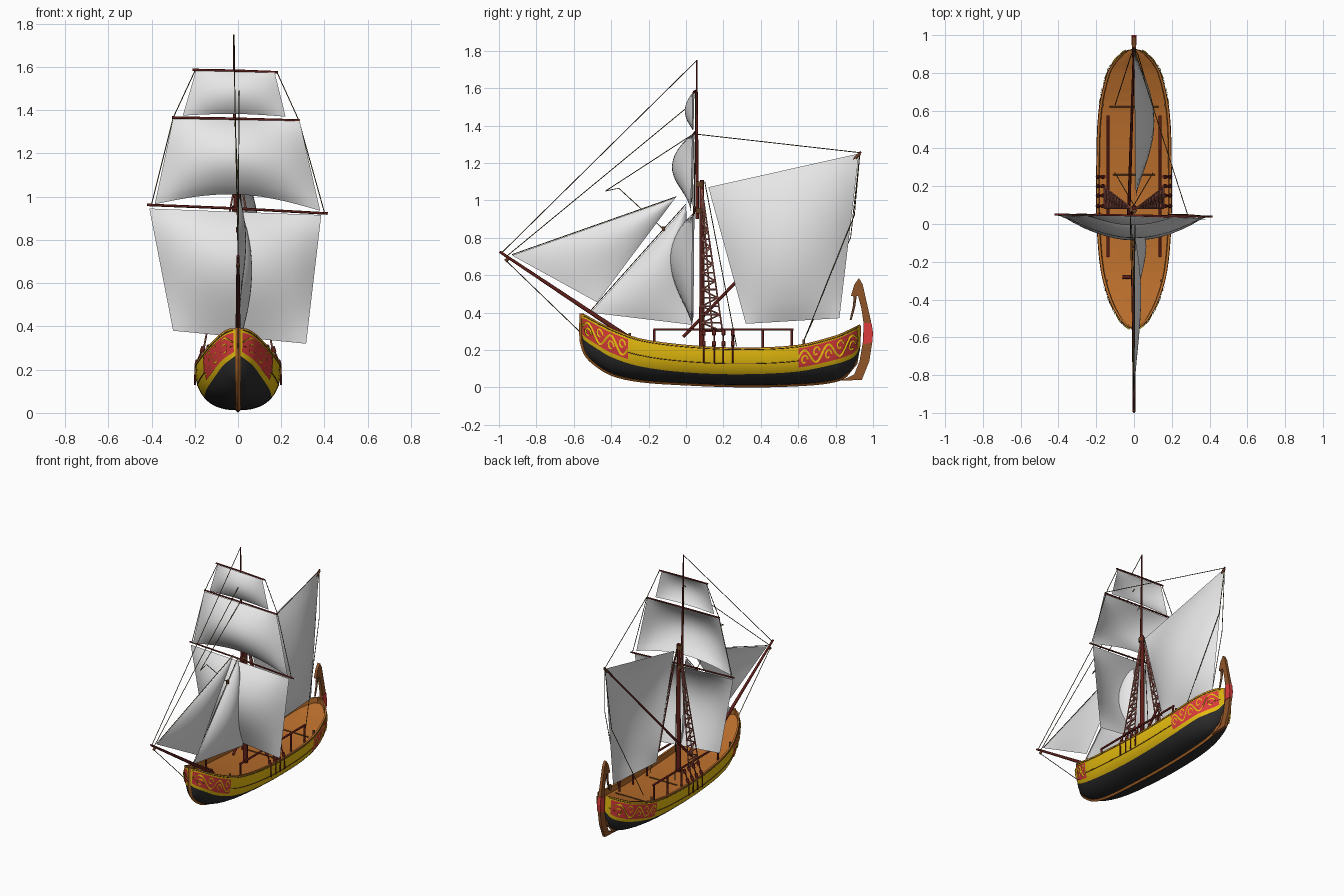
import bpy, bmesh, math
from mathutils import Vector as V

if "Cube" in bpy.data.objects:
    bpy.data.objects.remove(bpy.data.objects["Cube"])


def mat(name, r, g, b):
    m = bpy.data.materials.new(name)
    m.diffuse_color = (r, g, b, 1)
    m.use_nodes = True
    m.node_tree.nodes["Principled BSDF"].inputs["Base Color"].default_value = m.diffuse_color
    return m


YELLOW = mat("hull yellow", 0.80, 0.51, 0.005)
BLACK = mat("tar black", 0.025, 0.025, 0.025)
DECK = mat("deck orange", 0.47, 0.15, 0.024)
BROWN = mat("rudder brown", 0.28, 0.09, 0.022)
SPAR = mat("spar dark red", 0.12, 0.014, 0.01)
MAST = mat("mast brown", 0.14, 0.055, 0.02)
SHROUD = mat("shroud pink brown", 0.38, 0.12, 0.09)
RED = mat("panel red", 0.72, 0.045, 0.045)
ROPE = mat("rope dark", 0.10, 0.065, 0.022)
SAIL = mat("sail white", 0.83, 0.83, 0.83)


def finish(name, bm, mats):
    bmesh.ops.remove_doubles(bm, verts=bm.verts, dist=1e-5)
    bmesh.ops.recalc_face_normals(bm, faces=bm.faces)
    me = bpy.data.meshes.new(name)
    bm.to_mesh(me)
    bm.free()
    for m in mats:
        me.materials.append(m)
    ob = bpy.data.objects.new(name, me)
    bpy.context.collection.objects.link(ob)
    return ob


def add_grid(bm, rows, rule=None, smooth=True):
    vs = [[bm.verts.new(p) for p in r] for r in rows]
    for i in range(len(vs) - 1):
        for j in range(len(vs[0]) - 1):
            f = bm.faces.new((vs[i][j], vs[i + 1][j], vs[i + 1][j + 1], vs[i][j + 1]))
            f.smooth = smooth
            f.material_index = rule(i, j) if rule else 0


def add_tube(bm, pts, r0, r1=None, n=6):
    pts = [V(p) for p in pts]
    r1 = r0 if r1 is None else r1
    d = pts[-1] - pts[0]
    ref = V((1, 0, 0)) if abs(d.x) < 0.8 * d.length or len(pts) > 4 else V((0, 0, 1))
    rings = []
    for i, p in enumerate(pts):
        t = (pts[min(i + 1, len(pts) - 1)] - pts[max(i - 1, 0)]).normalized()
        a = (ref - t * ref.dot(t)).normalized()
        b = t.cross(a)
        r = r0 + (r1 - r0) * i / (len(pts) - 1)
        rings.append([bm.verts.new(p + r * (a * math.cos(k * math.tau / n) + b * math.sin(k * math.tau / n)))
                      for k in range(n)])
    for A, B in zip(rings, rings[1:]):
        for k in range(n):
            f = bm.faces.new((A[k], A[(k + 1) % n], B[(k + 1) % n], B[k]))
            f.smooth = n > 4
    bm.faces.new(rings[0])
    bm.faces.new(rings[-1])


def tubes(name, paths, m, r0, r1=None, n=6):
    bm = bmesh.new()
    for p in paths:
        add_tube(bm, p, r0, r1, n)
    return finish(name, bm, [m])


def plate(name, prof, half, m):
    """Side profile (y, z) extruded across x."""
    bm = bmesh.new()
    f = bm.faces.new([bm.verts.new((-half, y, z)) for y, z in prof])
    ext = bmesh.ops.extrude_face_region(bm, geom=[f])["geom"]
    bmesh.ops.translate(bm, vec=(2 * half, 0, 0), verts=[g for g in ext if isinstance(g, bmesh.types.BMVert)])
    return finish(name, bm, [m])


# Hull stations: y, half width, keel z, waterline z, sheer z
ST = [(-.558, .004, .25, .272, .388), (-.54, .038, .19, .25, .387), (-.5, .078, .14, .222, .365),
      (-.4, .13, .075, .162, .315), (-.25, .173, .040, .113, .26), (0, .195, .022, .08, .225),
      (.3, .197, .012, .07, .21), (.6, .185, .018, .085, .225), (.8, .14, .04, .125, .275),
      (.87, .095, .08, .148, .305), (.91, .05, .135, .175, .325), (.93, .004, .2, .22, .335)]


def station(y):
    y = min(max(y, ST[0][0]), ST[-1][0])
    i = max(k for k in range(len(ST) - 1) if ST[k][0] <= y)
    a, b = ST[i], ST[i + 1]
    h = b[0] - a[0]
    t = (y - a[0]) / h
    out = []
    for c in range(1, 5):
        sl = lambda k: ((ST[min(k + 1, 11)][c] - ST[max(k - 1, 0)][c])
                        / (ST[min(k + 1, 11)][0] - ST[max(k - 1, 0)][0]))
        out.append((2*t**3 - 3*t**2 + 1) * a[c] + (t**3 - 2*t**2 + t) * h * sl(i)
                   + (3*t**2 - 2*t**3) * b[c] + (t**3 - t**2) * h * sl(i + 1))
    return out


def skin(y, v):
    w, zb, zw, zt = station(y)
    z = zb + (zw - zb) * (2 * v) ** 2 if v < .5 else zw + (zt - zw) * (2 * v - 1)
    s = min(max((z - zb) / (zt - zb), 0), 1)
    return V((w * (1 - (1 - s) ** 2.5) ** .42, y, z))


def on_hull(y, v, side=1, off=0.0):
    n = (skin(y + .003, v) - skin(y - .003, v)).cross(skin(y, v + .01) - skin(y, v - .01)).normalized()
    p = skin(y, v) + n * (off if n.x > 0 else -off)
    return V((p.x * side, p.y, p.z))


YS = [ST[i][0] + (ST[i + 1][0] - ST[i][0]) * k / 4 for i in range(11) for k in range(4)] + [ST[-1][0]]
SIDES = (1, -1)

# Hull: black below the waterline, yellow above
bm = bmesh.new()
for s in SIDES:
    add_grid(bm, [[V((s * p.x, p.y, p.z)) for p in (skin(y, j / 16) for j in range(17))] for y in YS],
             lambda i, j: 0 if j < 8 else 1)
finish("hull", bm, [BLACK, YELLOW])

# Deck with bulwark and gunwale cap
rows = []
for y in YS:
    w, _, _, zt = station(y)
    q = max(w - .012, 0)
    half = [(w + .001, zt - .002), (w + .001, zt + .003), (q, zt + .003), (q * .98, zt - .035), (q * .5, zt - .031)]
    rows.append([V((-x, y, z)) for x, z in half] + [V((0, y, zt - .03))] + [V((x, y, z)) for x, z in half[::-1]])
bm = bmesh.new()
add_grid(bm, rows, smooth=False)
finish("deck", bm, [DECK])

# Keel with stem, stern post and strakes
tubes("keel", [[(0, .925, .33), (0, .92, .22), (0, .905, .13)] + [(0, y, station(y)[1]) for y in reversed(YS) if y < .87]
               + [(0, -.56, .32), (0, -.556, .395)]], DECK, .012, n=4)
tubes("strakes", [[on_hull(y, v, s, .0005) for y in YS[2:-2]] for v in (.7, .97) for s in SIDES], MAST, .0025)


# Painted bow and stern panels with flat scrollwork ribbons
def ribbon(bm, f, n, w=.0055):
    rows = []
    for i in range(n + 1):
        p, t = f(i), f(i + .01) - f(i - .01)
        side = t.cross(V((1, 0, 0))).normalized() * w
        rows.append([p - side, p + side])
    add_grid(bm, rows)


bm, bs = bmesh.new(), bmesh.new()
for y0, y1, v0, v1, n in ((-.55, -.31, .58, .93, 4), (.6, .915, .58, .94, 5)):
    for s in SIDES:
        P = lambda a, b, off: on_hull(y0 + (y1 - y0) * a, v0 + (v1 - v0) * b, s, off)
        add_grid(bm, [[P(i / 14, j / 5, .003) for j in range(6)] for i in range(15)])
        ribbon(bs, lambda i: P(i / 40, .5 + .36 * math.sin(i / 40 * n * math.pi), .007), 40)
        for k in range(n):
            c, up = (k + .5) / n, (-1) ** k
            ribbon(bs, lambda t: P(c + .3 / n * (1 - t / 16) * math.cos(t * .6),
                                   .5 - up * .15 + .28 * (1 - t / 16) * math.sin(t * .6), .0075), 9, .0045)
finish("painted_panels", bm, [RED])
finish("panel_scrolls", bs, [YELLOW])

# Rudder with red panel and tiller
plate("rudder", [(.81, .035), (.94, .04), (.98, .14), (.997, .25), (.99, .35), (.965, .46), (.945, .55), (.925, .585),
                 (.9, .55), (.882, .49), (.9, .485), (.92, .49), (.938, .42), (.95, .34), (.945, .24), (.928, .14),
                 (.9, .07), (.86, .05)], .010, BROWN)
plate("rudder_panel", [(.948, .23), (.996, .24), (1.0, .29), (.992, .345), (.953, .345)], .013, RED)
tubes("tiller", [[(0, .93, .55), (0, .905, .49), (0, .898, .43), (0, .88, .36)]], MAST, .011, .006)

# Masts, sprit, bowsprit and yards
tubes("lower_mast", [[(0, .085, .17), (0, .085, 1.11)]], SPAR, .016, .012, 10)
tubes("mast_caps", [[(-.005, .075, z), (-.005, .075, z + .03)] for z in (.93, 1.07)], MAST, .022, n=8)
tubes("topmast", [[(-.01, .06, .9), (-.02, .057, 1.75)]], SPAR, .010, .004, 8)
tubes("sprit", [[(-.03, -.015, .27), (0, .935, 1.26)]], SPAR, .009, .006, 8)
tubes("bowsprit", [[(0, -.29, .255), (0, -.996, .725)]], SPAR, .013, .007, 8)
tubes("yards", [[(-.42, .05, .962), (0, .045, .945), (.415, .04, .922)],
                [(-.305, .05, 1.366), (0, .045, 1.36), (.285, .04, 1.352)],
                [(-.21, .05, 1.586), (0, .045, 1.582), (.185, .04, 1.575)]], SPAR, .006)


# Sails: bilinear patches with a bulge and an arched foot
def sail(name, corners, belly, arch=0.0, n=14, skew=1.0):
    a, b, c, d = (V(p) for p in corners)     # foot a-b, head d-c
    rows = []
    for i in range(n + 1):
        row = []
        for j in range(n + 1):
            u, v = i / n, j / n
            k = max(math.sin(math.pi * u) * math.sin(math.pi * v ** skew), 0) ** .8
            row.append(a.lerp(b, u).lerp(d.lerp(c, u), v) + V(belly) * k
                       + V((0, 0, arch * math.sin(math.pi * u) * (1 - v))))
        rows.append(row)
    bm = bmesh.new()
    add_grid(bm, rows)
    bmesh.ops.dissolve_degenerate(bm, dist=1e-5, edges=bm.edges)
    finish(name, bm, [SAIL])


sail("main_course", [(-.30, .04, .38), (.315, .03, .32), (.385, .035, .915), (-.41, .045, .945)], (0, -.125, 0), skew=1.3)
sail("topsail", [(-.385, .035, .965), (.38, .025, .935), (.285, .035, 1.35), (-.30, .045, 1.36)], (0, -.11, 0), .06)
sail("topgallant", [(-.255, .04, 1.375), (.22, .035, 1.37), (.17, .035, 1.573), (-.195, .045, 1.582)], (0, -.045, 0), .01)
sail("sprit_sail", [(.01, .32, .34), (.01, .82, .37), (0, .925, 1.25), (.01, .12, 1.07)], (.10, 0, 0))
JIB = [(0, -.93, .705), (.01, -.475, .455), (0, -.055, 1.015)]
STAY = [(0, -.51, .40), (.02, .03, .335), (0, 0, .97)]
sail("jib", JIB + JIB[2:], (.035, 0, 0))
sail("fore_staysail", STAY + STAY[2:], (.06, 0, 0))

# Shrouds, zigzag ratlines and deadeyes, both sides
lad, eyes, chains = [], [], []
for s in SIDES:
    edge = lambda y, t: V((s * .158, y, .3)).lerp(V((s * .014, .085, 1.06)), t)
    lad += [[edge(y, 0), edge(y, 1)] for y in (.085, .14, .195)]
    for k in range(16):
        t, t2 = k / 17, (k + 1) / 17
        lad += [[edge(.085, t), edge(.195, t)],
                [edge(.085 if k % 2 else .195, t), edge(.195 if k % 2 else .085, t2)]]
    for y in (.095, .15, .2, .25):
        chains.append([(s * .199, y, .13), (s * .197, y, .215), (s * .158, y, .31)])
        eyes += [[(s * x, y, z), (s * (x - .008), y, z + .025)] for x, z in ((.192, .22), (.168, .28))]
tubes("shrouds", lad, SHROUD, .0045, n=5)
tubes("chain_plates", chains, SPAR, .0045)
tubes("deadeyes", eyes, SPAR, .0105, n=8)

# Side rails, bollards and deck fittings
rails = [[(s * .138, -.175, .31), (s * .138, .575, .31)] for s in SIDES]
rails += [[(s * .138, y, .18), (s * .138, y, .31)] for s in SIDES for y in (-.17, .25, .41, .565)]
tubes("side_rails", rails, SPAR, .007)
tubes("bollards", [[(s * x, y, z), (s * x, y, z + .04)] for s in SIDES
                   for x, y, z in ((.165, .63, .215), (.145, -.3, .25))], MAST, .008)
tubes("windlass", [[(-.06, -.28, .262), (-.01, -.28, .262)], [(-.05, -.28, .23), (-.05, -.28, .27)],
                   [(-.02, -.28, .23), (-.02, -.28, .27)]], SPAR, .011, n=8)
tubes("deck_beams", [[(-w, y, z), (w, y, z)] for w, y, z in ((.13, .62, .2), (.11, .26, .182))], MAST, .004, n=4)

# Rigging ropes
PEAK, TIP = (0, .93, 1.255), (0, -.96, .70)
ropes = [[TIP, (.005, .01, 1.5)], [(0, -.985, .72), (-.02, .055, 1.745)], [(0, -.97, .685), (0, -.56, .29)],
         [(0, -.43, 1.05), (-.015, .055, 1.365)], [(0, -.43, 1.05), (0, -.36, 1.065), (0, -.12, .845)],
         [(0, -.51, .41), (0, 0, .98)], [(0, -.93, .71), (0, -.05, 1.02)], [(.285, .045, 1.355), PEAK],
         [PEAK, (.02, .90, .92), (.1, .63, .25)], [PEAK, (-.02, .88, .8), (-.1, .63, .25)],
         [(0, .10, 1.1), (.1, .27, .22)], [(0, .10, 1.1), (-.1, .27, .22)],
         [(-.2, .05, 1.58), (-.3, .05, 1.365), (-.4, .045, .965)], [(.18, .05, 1.575), (.28, .05, 1.355), (.4, .04, .925)]]
tubes("rigging", ropes, ROPE, .0024, n=5)
tubes("rope_blocks", [[(0, -.965, .675), (0, -.95, .69)], [(0, -.12, .835), (0, -.12, .86)],
                      [(0, .905, 1.225), (0, .93, 1.25)]], MAST, .009, n=8)
